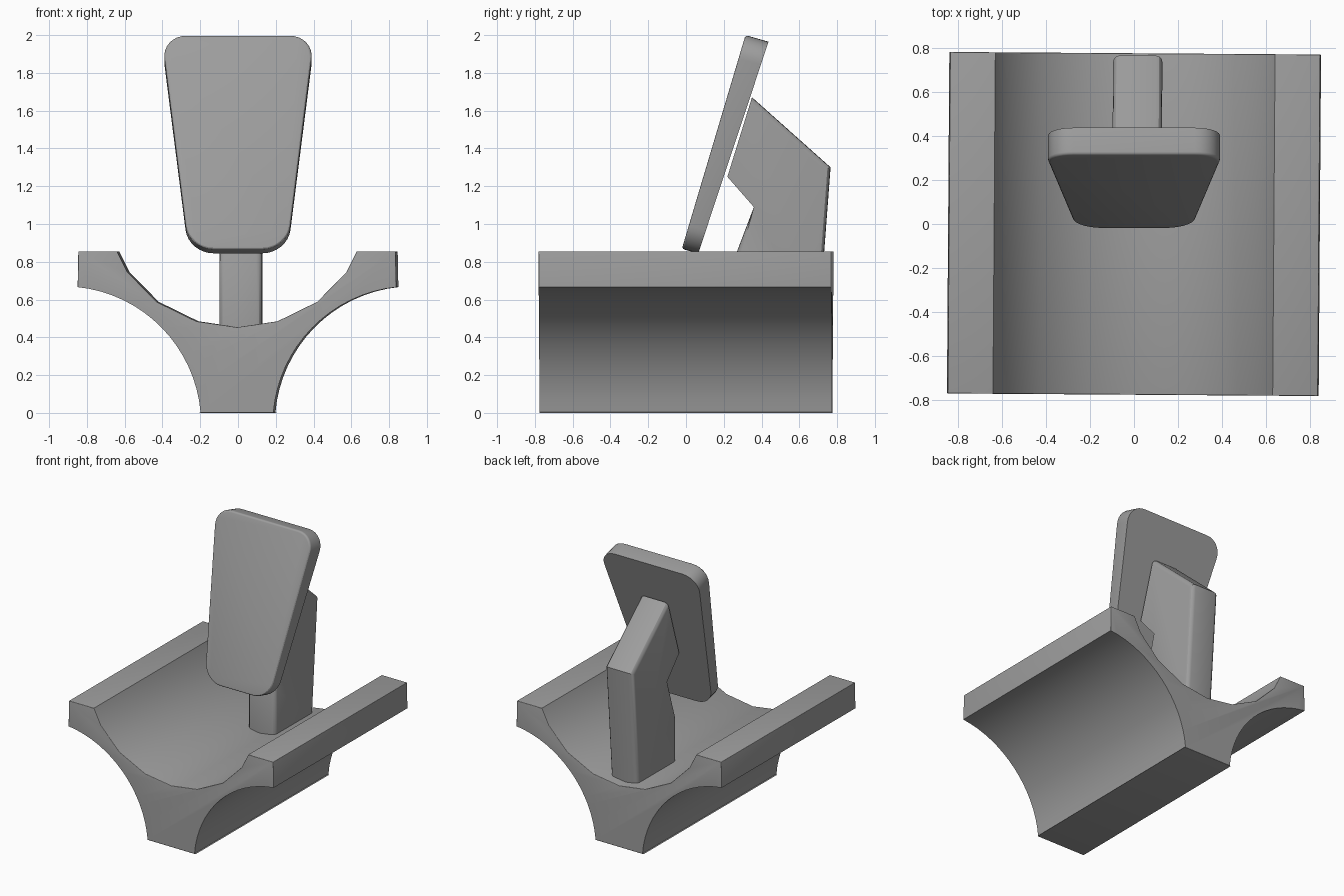
import bpy, bmesh, math
from mathutils import Vector, Matrix

cube = bpy.data.objects.get("Cube")
if cube:
    bpy.data.objects.remove(cube)

grey = bpy.data.materials.new("plain_grey")
grey.use_nodes = True
colour = (0.34, 0.34, 0.34, 1)
grey.diffuse_color = colour
grey.node_tree.nodes["Principled BSDF"].inputs["Base Color"].default_value = colour


def finish(name, bm, angle=30):
    bmesh.ops.recalc_face_normals(bm, faces=bm.faces)
    mesh = bpy.data.meshes.new(name)
    bm.to_mesh(mesh)
    bm.free()
    mesh.materials.append(grey)
    obj = bpy.data.objects.new(name, mesh)
    bpy.context.collection.objects.link(obj)
    bpy.ops.object.select_all(action='DESELECT')
    obj.select_set(True)
    bpy.context.view_layer.objects.active = obj
    bpy.ops.object.shade_smooth_by_angle(angle=math.radians(angle))
    return obj


def prism(points, offset):
    """Extrude a closed outline along the offset vector."""
    bm = bmesh.new()
    face = bm.faces.new([bm.verts.new(p) for p in points])
    out = bmesh.ops.extrude_face_region(bm, geom=[face], use_keep_orig=True)
    verts = [g for g in out["geom"] if isinstance(g, bmesh.types.BMVert)]
    bmesh.ops.translate(bm, verts=verts, vec=offset)
    bmesh.ops.recalc_face_normals(bm, faces=bm.faces)
    return bm


def bevel(bm, rule, width, segments=3):
    edges = [e for e in bm.edges if rule(*[v.co for v in e.verts])]
    bmesh.ops.bevel(bm, geom=edges, offset=width, segments=segments,
                    profile=0.5, affect='EDGES', clamp_overlap=True)


# Cradle: half outline from the saddle centre round to the foot, then mirrored
HALF_LEN = 0.775
half = [(0, 0.453), (0.215, 0.485), (0.425, 0.588), (0.58, 0.745), (0.635, 0.855),
        (0.84, 0.855)]
start, end = math.radians(96), math.radians(175)
for i in range(17):
    a = start + (end - start) * i / 16
    half.append((0.92 + 0.73 * math.cos(a), -0.06 + 0.73 * math.sin(a)))
half.append((0.2, 0))
outline = half + [(-x, z) for x, z in reversed(half[1:])]
bm = prism([(x, -HALF_LEN, z) for x, z in outline], Vector((0, 2 * HALF_LEN, 0)))


def cradle_edge(a, b):
    mid = (a + b) / 2
    at_end = abs(a.y - b.y) < 0.01
    on_top = mid.z > 0.84
    in_saddle = abs(mid.x) < 0.64 and mid.z > 0.45 and \
        math.hypot(abs(mid.x) - 0.92, mid.z + 0.06) > 0.76
    on_foot = mid.z < 0.001
    upright = abs(mid.x) > 0.83 and mid.z > 0.7
    if at_end:
        return on_top or in_saddle or on_foot or upright
    return on_top and abs(mid.x) > 0.8


bevel(bm, cradle_edge, 0.025)
bm.transform(Matrix.Rotation(math.radians(-0.4), 4, 'Z'))
finish("cradle", bm)

# Support post: bent side outline extruded across the width
side = [(0.25, 0.44), (0.25, 0.80), (0.36, 1.09), (0.22, 1.25), (0.35, 1.67),
        (0.765, 1.30), (0.70, 0.44)]
bm = prism([(-0.1, y, z) for y, z in side], Vector((0.224, 0, 0)))


def post_edge(a, b):
    mid = (a + b) / 2
    rounded = mid.y > 0.5 or mid.z < 1.0
    return abs(a.x - b.x) < 0.01 and rounded and mid.z > 0.5


bevel(bm, post_edge, 0.03)
bm.transform(Matrix.Rotation(math.radians(-0.4), 4, 'Z'))
finish("support_post", bm)

# Tilted panel: tapered slab with rounded corners and softened front rim
bm = bmesh.new()
rows = [(0.262, -0.022, 0.868), (0.405, 0.315, 2.0),
        (0.405, 0.437, 1.965), (0.262, 0.065, 0.845)]
left = [bm.verts.new((x, y, z)) for x, y, z in rows]
right = [bm.verts.new((-x, y, z)) for x, y, z in rows]
bm.faces.new(left)
bm.faces.new(right[::-1])
for i in range(4):
    j = (i + 1) % 4
    bm.faces.new([left[i], right[i], right[j], left[j]])
bmesh.ops.recalc_face_normals(bm, faces=bm.faces)
bevel(bm, lambda a, b: abs(a.x - b.x) < 0.01 and (a - b).length < 0.2, 0.13, 8)
front = min(bm.faces, key=lambda f: f.calc_center_median().y - f.calc_area())
front = min((f for f in bm.faces if f.calc_area() > 0.4),
            key=lambda f: f.calc_center_median().y)
bmesh.ops.bevel(bm, geom=list(front.edges), offset=0.014, segments=3,
                profile=0.5, affect='EDGES', clamp_overlap=True)
finish("tilted_panel", bm)
